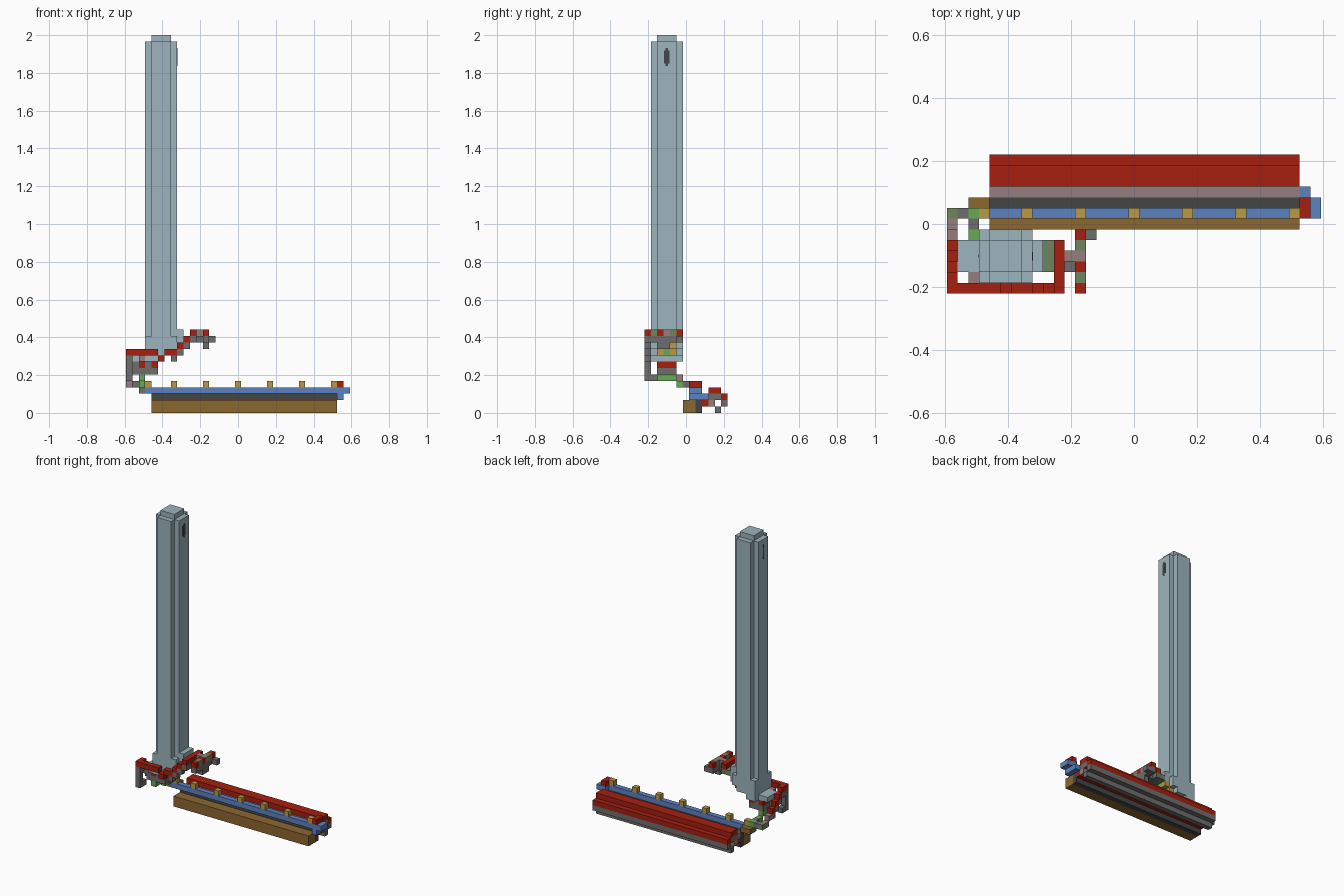
import bpy
import bmesh
from mathutils import Matrix, Vector

cube = bpy.data.objects.get("Cube")
if cube:
    bpy.data.objects.remove(cube, do_unlink=True)

UNIT = 2 / 59                      # edge of one block
ORIGIN = Vector((17.5, 6.5, 0))    # grid position of the model's centre


def material(name, *rgb):
    mat = bpy.data.materials.new(name)
    mat.use_nodes = True
    colour = (*rgb, 1)
    mat.diffuse_color = colour
    mat.node_tree.nodes["Principled BSDF"].inputs["Base Color"].default_value = colour
    return mat


steel = material("pale_steel", .34, .46, .51)
red = material("red", .38, .014, .005)
blue = material("blue", .107, .223, .527)
gold = material("gold", .5, .32, .06)
brown = material("brown", .26, .135, .03)
dark = material("dark_grey", .06, .06, .06)
grey = material("grey", .155, .155, .155)
mauve = material("mauve_grey", .305, .205, .205)
olive = material("olive_green", .155, .24, .115)
green = material("bright_green", .14, .4, .09)


def blocks(name, mat, *parts):
    """Each part is a grid corner and an optional size, in blocks."""
    bm = bmesh.new()
    for part in parts:
        corner = Vector(part[:3])
        size = Vector(part[3:] or (1, 1, 1))
        place = Matrix.Translation((corner + size / 2 - ORIGIN) * UNIT)
        bmesh.ops.create_cube(bm, size=UNIT, matrix=place @ Matrix.Diagonal((*size, 1)))
    mesh = bpy.data.meshes.new(name)
    bm.to_mesh(mesh)
    bm.free()
    mesh.materials.append(mat)
    obj = bpy.data.objects.new(name, mesh)
    bpy.context.collection.objects.link(obj)
    return obj


# Tall blade with a cross-shaped section and a small cap
blocks("blade", steel, (3, 2, 12, 5, 3, 46), (4, 1, 12, 3, 5, 46), (4, 2, 58, 3, 3, 1))
for side, x, width in (("right", 2.95, .3), ("left", 8, .8)):
    blocks("blade_slot_" + side, dark,
           (x, 3.5 - width / 2, 54.6, .05, width, 2),
           (x, 3.5 - width / 4, 54.2, .05, width / 2, 2.8))

# Blade foot with a stepped underside
foot_base = dict(zip(range(3, 8), (8, 8, 9, 9, 10)))
blocks("blade_foot", steel, (1, 2, 8, 2, 3, 1), (8, 2, 11, 1, 3, 2),
       *[(i, 1, k, 1, 5, 12 - k) for i, k in foot_base.items()])
blocks("foot_edge", gold, *[(i, j, i + 2) for i in (7, 8) for j in (2, 4)])
blocks("foot_centre", green, *[(i, 3, i + 2) for i in (7, 8)])
blocks("foot_tip", olive, (9, 2, 11, 1, 3, 1))
blocks("foot_plate", grey, (2, 2, 6, 3, 3, 1), (1, 2, 6, 1, 1, 2), (3, 2, 7, 1, 3, 1))
blocks("foot_plate_ends", red, (2, 2, 7, 1, 3, 1), (4, 2, 7, 1, 3, 1))
blocks("foot_stud", mauve, (2, 1, 8))

# Stepped red rim around the foot, with a grey lower layer
front_steps = dict(zip(range(5, 10), (8, 9, 9, 10, 11)))
side_steps = dict(zip(range(1, 5), (9, 8, 7, 6)))
blocks("rim_front", red, (0, 0, 9, 5, 1, 1),
       *[(i, 0, k) for i, k in front_steps.items()])
blocks("rim_side", red, *[(0, j, k) for j, k in side_steps.items()])
blocks("rim_end", red, (10, 0, 12, 1, 5, 1))
blocks("rim_underside", grey, (10, 0, 11, 1, 5, 1),
       *[(i, 0, k - 1) for i, k in front_steps.items() if i > 6],
       *[(0, j, k - 1) for j, k in side_steps.items()])
blocks("rim_post", grey, (0, 0, 5, 1, 1, 4), (0, 1, 5))

# Crosspiece beyond the rim
blocks("crosspiece_red", red, *[(12, j, 12) for j in (0, 2, 5)])
blocks("crosspiece_olive", olive, *[(12, j, 12) for j in (1, 4)])
blocks("crosspiece_mauve", mauve, (11, 3, 12, 2, 1, 1))
blocks("crosspiece_base", grey, (12, 0, 11, 1, 6, 1), (11, 2, 11, 1, 2, 1),
       (12, 2, 10, 1, 2, 1), (13, 5, 11))

# Links from the rim to the long bar
blocks("link_mauve", mauve, (0, 5, 5), (0, 6, 4))
blocks("link_olive", olive, (0, 7, 4))
blocks("link_grey", grey, (1, 7, 4), (2, 6, 4), (2, 7, 3))
blocks("link_green", green, (2, 7, 4), (2, 5, 4), (2, 4, 5), (2, 3, 5), (2, 2, 5))
blocks("link_brown", brown, (2, 8, 3, 2, 1, 1))


# Long bar: strips that share one start and length
def strip(name, mat, *sections):
    blocks(name, mat, *[(4, j, k, 29, depth, height) for j, k, depth, height in sections])


strip("bar_foot", brown, (6, 0, 2, 2))
strip("bar_core", dark, (8, 0, 1, 3))
strip("bar_channel", mauve, (9, 2, 1, 1))
strip("bar_back", red, (10, 3, 2, 1), (12, 2, 1, 1), (9, 1, 1, 1))
strip("bar_lining", grey, (10, 2, 2, 1), (12, 1, 1, 1), (11, 0, 1, 1))
strip("bar_inner", mauve, (10, 1, 1, 1))
blocks("bar_rail", blue, (3, 7, 3, 30, 1, 1))
blocks("rail_studs", gold, (3, 7, 4), *[(i, 7, 4) for i in range(7, 33, 5)])

# End of the bar
blocks("bar_end", blue, (33, 7, 2, 1, 2, 2), (34, 7, 3, 1, 2, 1), (33, 9, 2))
blocks("bar_end_cap", red, (33, 7, 4, 1, 2, 1))
